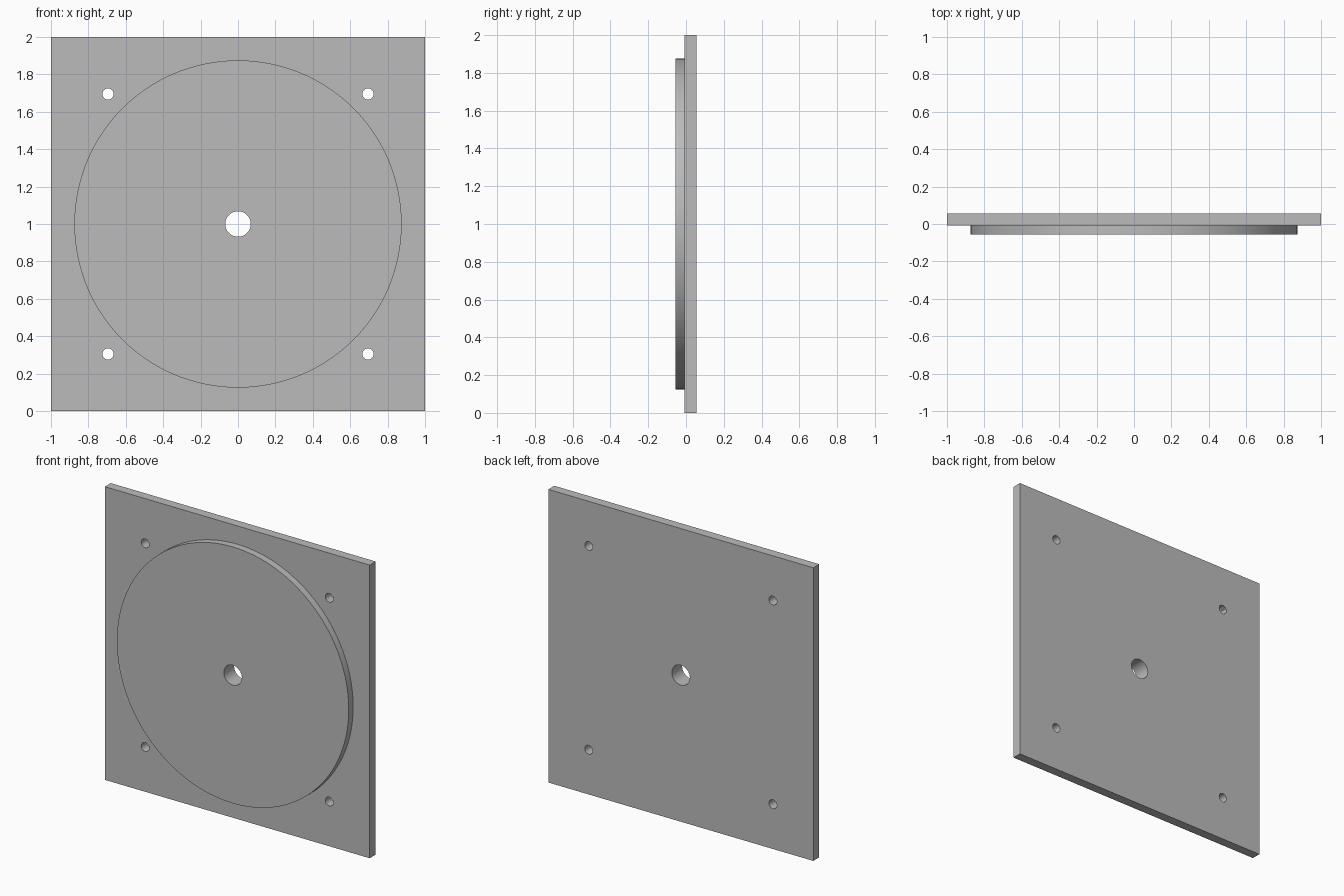
import bpy
import math

if "Cube" in bpy.data.objects:
    bpy.data.objects.remove(bpy.data.objects["Cube"], do_unlink=True)

FRONT, STEP, BACK = -0.056, -0.008, 0.056
CENTRE_Z = 1.0

grey = bpy.data.materials.new("plain grey")
grey.use_nodes = True
colour = (0.5, 0.5, 0.5, 1)
grey.diffuse_color = colour
grey.node_tree.nodes["Principled BSDF"].inputs["Base Color"].default_value = colour


def cylinder(name, radius, y0, y1, x=0, z=CENTRE_Z, sides=64):
    """Cylinder along y between two depths."""
    bpy.ops.mesh.primitive_cylinder_add(
        vertices=sides, radius=radius, depth=y1 - y0,
        location=(x, (y0 + y1) / 2, z), rotation=(math.pi / 2, 0, 0))
    obj = bpy.context.object
    obj.name = name
    obj.data.materials.append(grey)
    return obj


def cut(target, cutter, operation="DIFFERENCE"):
    """Apply a boolean and remove the helper."""
    mod = target.modifiers.new(operation.title(), "BOOLEAN")
    mod.operation = operation
    mod.solver = "EXACT"
    mod.object = cutter
    bpy.ops.object.select_all(action="DESELECT")
    bpy.context.view_layer.objects.active = target
    target.select_set(True)
    bpy.ops.object.modifier_apply(modifier=mod.name)
    bpy.data.objects.remove(cutter, do_unlink=True)


# Square plate
bpy.ops.mesh.primitive_cube_add(size=1, location=(0, (STEP + BACK) / 2, CENTRE_Z))
plate = bpy.context.object
plate.name = "mounting_plate"
plate.scale = (2, BACK - STEP, 2)
bpy.ops.object.transform_apply(location=False, rotation=False, scale=True)
plate.data.materials.append(grey)

# Raised round boss on the front, fused to the plate
cut(plate, cylinder("round_boss", 0.875, FRONT, (STEP + BACK) / 2, sides=128), "UNION")

# Central bore and four corner bolt holes
cut(plate, cylinder("bore_cutter", 0.068, -0.2, 0.2))
for sx in (-1, 1):
    for sz in (-1, 1):
        cut(plate, cylinder("bolt_hole_cutter", 0.03, -0.2, 0.2,
                            sx * 0.695, CENTRE_Z + sz * 0.695, 32))

# Smooth round walls, crisp edges
bpy.ops.object.shade_smooth_by_angle(angle=math.radians(30))
